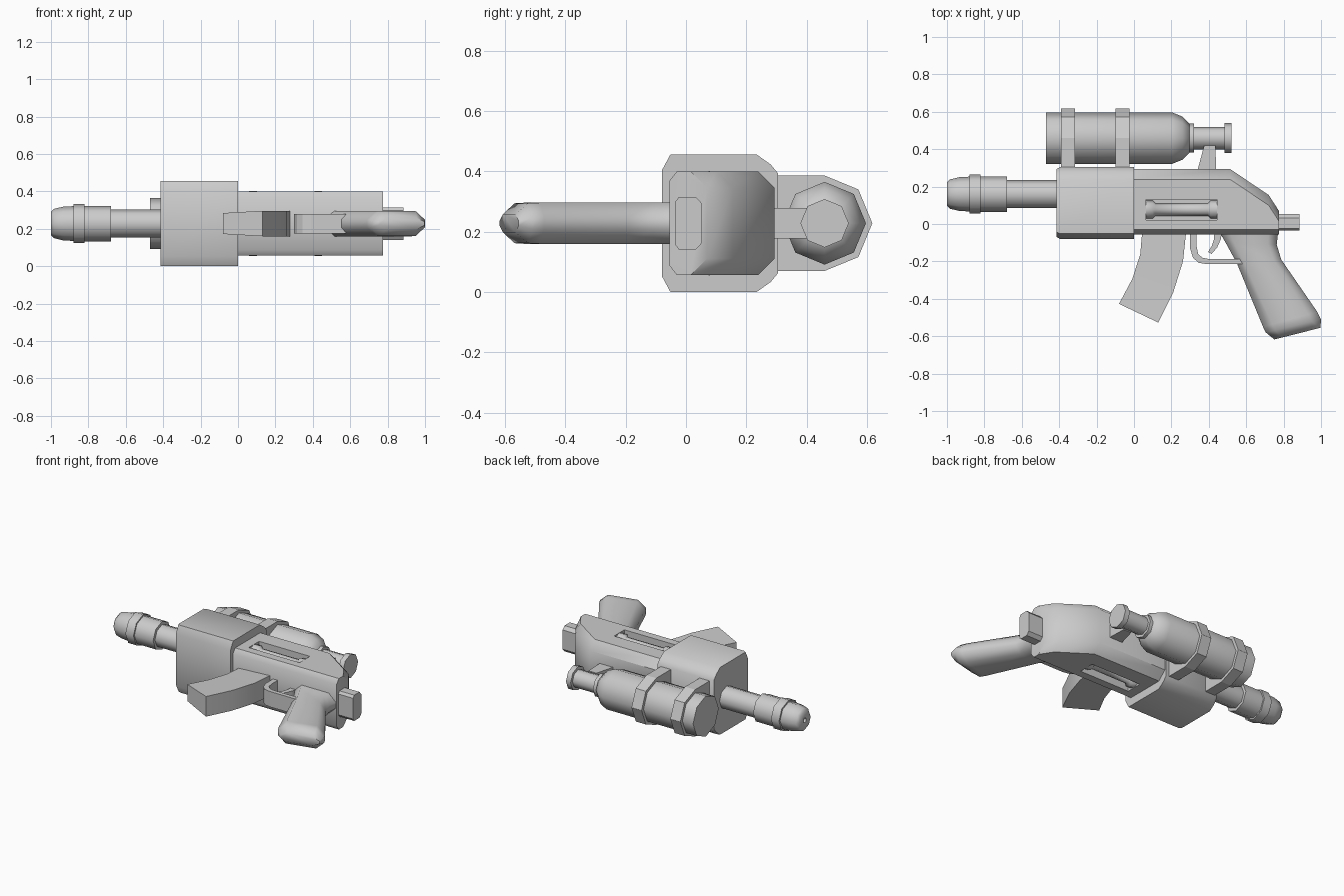
import bpy, bmesh
from math import sin, cos, pi, radians

if "Cube" in bpy.data.objects:
    bpy.data.objects.remove(bpy.data.objects["Cube"])

ZC = 0.228   # mid-plane of the model


def smooth(ob, angle):
    bpy.ops.object.select_all(action='DESELECT')
    bpy.context.view_layer.objects.active = ob
    ob.select_set(True)
    bpy.ops.object.shade_smooth_by_angle(angle=radians(angle))


def loft(name, sections, angle=0):
    """Skin a list of closed sections with equal point counts, capped at both ends."""
    bm = bmesh.new()
    rings = [[bm.verts.new(p) for p in s] for s in sections]
    n = len(rings[0])
    for a, b in zip(rings, rings[1:]):
        for i in range(n):
            bm.faces.new((a[i], a[(i + 1) % n], b[(i + 1) % n], b[i]))
    bm.faces.new(rings[0][::-1])
    bm.faces.new(rings[-1])
    bmesh.ops.recalc_face_normals(bm, faces=bm.faces)
    me = bpy.data.meshes.new(name)
    bm.to_mesh(me)
    bm.free()
    ob = bpy.data.objects.new(name, me)
    bpy.context.collection.objects.link(ob)
    if angle:
        smooth(ob, angle)
    return ob


def turned(name, profile, y, z=ZC, n=8):
    """Eight-sided turned part along x from (x, radius) pairs."""
    return loft(name, [[(x, y + r * cos(2 * pi * i / n), z + r * sin(2 * pi * i / n))
                        for i in range(n)] for x, r in profile], 50)


def plate(name, pts, half, angle=0):
    """Side profile in x, y extruded symmetrically about the mid-plane."""
    return loft(name, [[(x, y, ZC + s * half) for x, y in pts] for s in (-1, 1)], angle)


def mirrored(x, half):
    """Cross-section at x from (y, half width) pairs mirrored about the mid-plane."""
    return [(x, y, ZC + w) for y, w in half] + [(x, y, ZC - w) for y, w in reversed(half)]


# Barrel and muzzle with a small bore
turned("barrel", [(-0.70, 0.075), (-0.40, 0.075)], 0.16)
turned("muzzle", [(-0.95, 0.012), (-1.0, 0.016), (-1.0, 0.062), (-0.985, 0.078), (-0.935, 0.09),
                  (-0.88, 0.093), (-0.88, 0.105), (-0.82, 0.105), (-0.82, 0.095),
                  (-0.68, 0.095), (-0.68, 0.07)], 0.16)

# Handguard block
guard = [(-0.08, 0.175), (-0.052, 0.227), (0.235, 0.227), (0.28, 0.195), (0.305, 0.165)]
front = [(0.11 + (y - 0.11) * 0.94, w) for y, w in guard]
loft("handguard", [mirrored(-0.415, front), mirrored(-0.395, guard), mirrored(0, guard)], 40)

# Receiver with sloping rear
receiver = loft("receiver", [
    mirrored(x, [(-0.055, 0.14), (-0.03, 0.172), (t - 0.055, 0.172), (t, 0.117)])
    for x, t in ((-0.02, 0.293), (0.515, 0.293), (0.72, 0.155), (0.775, 0.07))])

# Side slots with a rod in each
for side, s in (("left", 1), ("right", -1)):
    cut = loft("slot_cutter", [[(0.065, 0.022, z), (0.445, 0.022, z), (0.445, 0.132, z), (0.065, 0.132, z)]
                               for z in (ZC + s * 0.115, ZC + s * 0.25)])
    cut.hide_render = True
    mod = receiver.modifiers.new("slot", 'BOOLEAN')
    mod.object, mod.solver = cut, 'EXACT'
    bpy.context.view_layer.objects.active = receiver
    bpy.ops.object.modifier_apply(modifier=mod.name)
    bpy.data.objects.remove(cut)
    turned("slot_rod_" + side, [(0.06, 0.048), (0.10, 0.048), (0.115, 0.033), (0.395, 0.033),
                                (0.41, 0.048), (0.45, 0.048)], 0.077, ZC + s * 0.125)
smooth(receiver, 40)

# Rear stub
stub = [(-0.036, 0.07), (-0.024, 0.087), (0.033, 0.087), (0.053, 0.065)]
loft("rear_stub", [mirrored(0.76, stub), mirrored(0.885, stub)])

# Grip: front point, back point, half thickness
grip = []
for (ax, ay), (bx, by), w in (
        ((0.45, -0.03), (0.772, -0.03), 0.068), ((0.49, -0.10), (0.763, -0.11), 0.068),
        ((0.55, -0.21), (0.787, -0.19), 0.068), ((0.69, -0.55), (0.98, -0.47), 0.068),
        ((0.705, -0.58), (1.0, -0.51), 0.066), ((0.75, -0.617), (0.997, -0.555), 0.03)):
    grip.append([(ax + (bx - ax) * t, ay + (by - ay) * t, ZC + s * w)
                 for t, s in ((0, 0.3), (0.17, 1), (0.83, 1), (1, 0.3),
                              (1, -0.3), (0.83, -1), (0.17, -1), (0, -0.3))])
loft("grip", grip, 60)

# Curved magazine, slightly thinner at its leading edge
loft("magazine", [[(ax, ay, ZC + 0.056), (bx, by, ZC + 0.068), (bx, by, ZC - 0.068), (ax, ay, ZC - 0.056)]
                  for ax, ay, bx, by in ((0.045, -0.03, 0.28, -0.03), (0.033, -0.165, 0.262, -0.20),
                                         (-0.01, -0.295, 0.21, -0.365), (-0.08, -0.427, 0.13, -0.527))], 30)

# Trigger guard and trigger
plate("trigger_guard", [(0.30, -0.04), (0.30, -0.13), (0.315, -0.18), (0.345, -0.207), (0.39, -0.215),
                        (0.60, -0.215), (0.60, -0.187), (0.40, -0.187), (0.365, -0.18),
                        (0.343, -0.16), (0.335, -0.12), (0.335, -0.04)], 0.052)
plate("trigger", [(0.43, -0.04), (0.428, -0.08), (0.415, -0.12), (0.395, -0.15), (0.415, -0.16),
                  (0.445, -0.125), (0.465, -0.08), (0.47, -0.04)], 0.025)

# Scope: body, eyepiece, clamps and rear post
SY = 0.459
turned("scope_body", [(-0.47, 0.137), (0.205, 0.137), (0.26, 0.115), (0.30, 0.075)], SY)
turned("scope_eyepiece", [(0.29, 0.078), (0.32, 0.078), (0.32, 0.06), (0.485, 0.06),
                          (0.485, 0.08), (0.52, 0.08)], SY)
clamp = [(0.295, 0.158), (SY, 0.158), (SY + 0.112, 0.112), (SY + 0.158, 0.0005)]
for i, x in enumerate((-0.39, -0.10)):
    loft(f"scope_clamp_{i + 1}", [mirrored(x, clamp), mirrored(x + 0.075, clamp)])
plate("scope_rear_post", [(0.375, 0.42), (0.435, 0.42), (0.44, 0.27), (0.335, 0.27)], 0.05)
